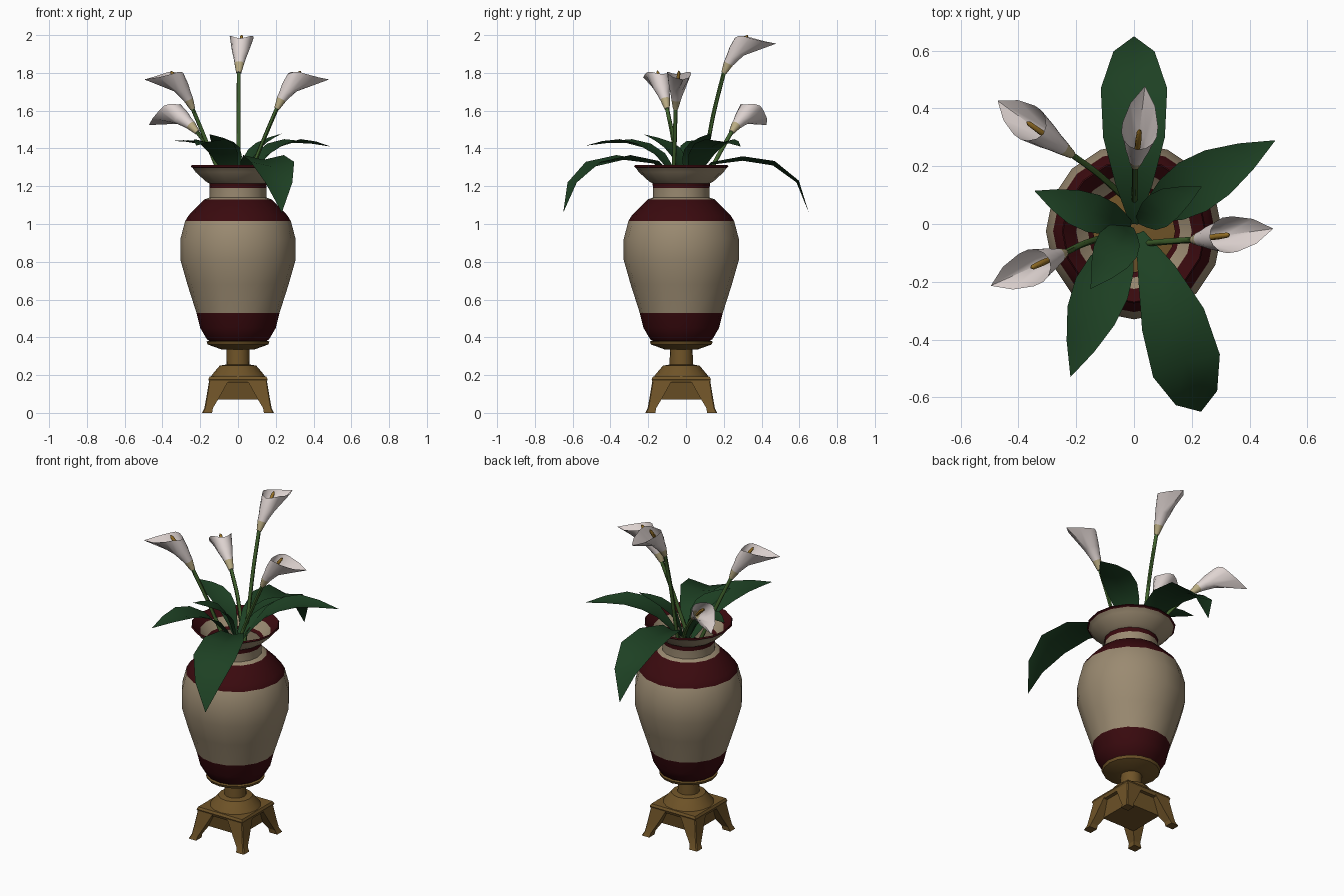
import bpy, bmesh, math
from mathutils import Vector, Matrix

if "Cube" in bpy.data.objects:
    bpy.data.objects.remove(bpy.data.objects["Cube"])

CY = -0.025  # vase axis sits slightly forward


def mat(name, r, g, b):
    m = bpy.data.materials.new(name)
    m.diffuse_color = (r, g, b, 1)
    m.use_nodes = True
    m.node_tree.nodes["Principled BSDF"].inputs["Base Color"].default_value = m.diffuse_color
    return m


CREAM = mat("cream", .325, .255, .165)
MAROON = mat("maroon", .042, .003, .0045)
GOLD = mat("antique_gold", .16, .088, .021)
LEAF = mat("leaf_green", .0125, .052, .017)
STEM = mat("stem_green", .05, .12, .025)
WHITE = mat("petal_white", .74, .66, .64)
TAN = mat("petal_base", .50, .42, .23)
YELLOW = mat("spadix_yellow", .32, .17, .02)


def loft(name, rings, mats, index=None, cyclic=True, caps=(False, False), angle=40):
    """Bridge point rings; index gives the material slot of each span."""
    bm = bmesh.new()
    vs = [[bm.verts.new(p) for p in ring] for ring in rings]
    n = len(rings[0])
    for k in range(len(vs) - 1):
        for i in range(n if cyclic else n - 1):
            j = (i + 1) % n
            f = bm.faces.new((vs[k][i], vs[k][j], vs[k + 1][j], vs[k + 1][i]))
            f.material_index = index[k] if index else 0
    if caps[0]:
        bm.faces.new(vs[0][::-1])
    if caps[1]:
        bm.faces.new(vs[-1])
    bmesh.ops.remove_doubles(bm, verts=bm.verts, dist=1e-5)
    me = bpy.data.meshes.new(name)
    bm.to_mesh(me)
    bm.free()
    for m in mats:
        me.materials.append(m)
    ob = bpy.data.objects.new(name, me)
    bpy.context.collection.objects.link(ob)
    bpy.ops.object.select_all(action='DESELECT')
    ob.select_set(True)
    bpy.context.view_layer.objects.active = ob
    bpy.ops.object.shade_smooth_by_angle(angle=math.radians(angle))
    return ob


def circle(r, z, n, phase=0):
    return [(r * math.cos(2 * math.pi * i / n + phase),
             CY + r * math.sin(2 * math.pi * i / n + phase), z) for i in range(n)]


def spline(pts, per=3):
    """Catmull-Rom samples through the points."""
    p = [Vector(q) for q in pts]
    p = [2 * p[0] - p[1]] + p + [2 * p[-1] - p[-2]]
    out = []
    for k in range(1, len(p) - 2):
        a, b, c, d = p[k - 1:k + 3]
        for s in range(per):
            t = s / per
            out.append(.5 * (2 * b + (c - a) * t + (2 * a - 5 * b + 4 * c - d) * t * t
                             + (3 * b - a - 3 * c + d) * t ** 3))
    return out + [p[-2]]


def tube(name, path, radii, m, n=6):
    rings = []
    for k, c in enumerate(path):
        t = (path[min(k + 1, len(path) - 1)] - path[max(k - 1, 0)]).normalized()
        e1 = t.cross(Vector((.3, .9, .1))).normalized()
        e2 = t.cross(e1)
        rings.append([c + radii[k] * (math.cos(2 * math.pi * i / n) * e1
                                      + math.sin(2 * math.pi * i / n) * e2) for i in range(n)])
    return loft(name, rings, [m], caps=(True, True), angle=60)


# Vase body: radius, height, colour of the span above (0 cream, 1 maroon)
body = [(.15, .38, 1), (.165, .39, 1), (.20, .45, 1), (.22, .53, 0), (.268, .68, 0),
        (.305, .81, 0), (.305, .92, 0), (.28, 1.015, 1), (.262, 1.045, 1), (.178, 1.13, 0),
        (.15, 1.14, 0), (.15, 1.19, 1), (.152, 1.215, 0), (.17, 1.225, 0), (.225, 1.275, 0),
        (.24, 1.297, 1), (.25, 1.303, 1), (.245, 1.312, 1), (.20, 1.268, 0),
        (.16, 1.222, 1), (.142, 1.21, 0), (.142, 1.14, 0)]
loft("vase_body", [circle(r, z, 16) for r, z, _ in body], [CREAM, MAROON],
     [c for _, _, c in body])

# Pedestal with dish, neck and dome
ped = [(.148, .185), (.135, .205), (.097, .25), (.062, .256), (.06, .335), (.085, .335),
       (.16, .362), (.167, .378), (.15, .382)]
loft("pedestal", [circle(r, z, 16) for r, z in ped], [GOLD], caps=(True, True), angle=30)

# Square base plate and hollow-looking belly under it
sq = [(.112, .07), (.128, .16), (.15, .16), (.157, .178), (.15, .192)]
loft("base_plate", [circle(h * math.sqrt(2), z, 4, math.pi / 4) for h, z in sq], [GOLD],
     caps=(True, True), angle=20)

# Four splayed corner legs
for sx in (-1, 1):
    for sy in (-1, 1):
        rings = []
        for a, b, z in ((.137, .19, 0), (.133, .178, .025), (.10, .168, .08), (.05, .153, .17)):
            rings.append([(sx * x, CY + sy * y, z) for x, y in
                          ((a, a), (b, a), (b, b * .97), (b * .97, b), (a, b))])
        leg = loft("leg", rings, [GOLD], caps=(True, True), angle=20)
        leg.name = ("back" if sy > 0 else "front") + ("_right" if sx > 0 else "_left") + "_leg"
        if sx * sy < 0:
            leg.data.flip_normals()

# Leaves: half width and midrib path
leaves = {
    "back_drooping_leaf": (.115, [(0, 0, 1.2), (0, .14, 1.315), (0, .30, 1.335), (0, .46, 1.31),
                                  (0, .585, 1.22), (0, .65, 1.06)]),
    "front_drooping_leaf": (.122, [(.02, -.03, 1.2), (.08, -.17, 1.32), (.135, -.33, 1.34),
                                   (.178, -.48, 1.305), (.212, -.59, 1.21), (.232, -.65, 1.06)]),
    "right_leaf": (.10, [(.02, .02, 1.2), (.14, .09, 1.36), (.29, .18, 1.43), (.49, .29, 1.41)]),
    "front_left_leaf": (.10, [(-.02, -.03, 1.2), (-.08, -.15, 1.36), (-.15, -.32, 1.43),
                              (-.22, -.53, 1.415)]),
    "left_leaf": (.07, [(-.01, 0, 1.2), (-.09, .02, 1.36), (-.21, .06, 1.425), (-.345, .115, 1.44)]),
    "inner_right_leaf": (.065, [(.01, .01, 1.2), (.06, .03, 1.34), (.13, .075, 1.42),
                                (.235, .13, 1.48)]),
    "inner_front_leaf": (.08, [(-.01, -.01, 1.2), (-.04, -.05, 1.35), (-.085, -.12, 1.42),
                               (-.15, -.225, 1.475)]),
}
WIDTH = [.12, .55, .93, 1, .62, 0, 0]  # width along the leaf
for name, (half, pts) in leaves.items():
    path = spline(pts, 1 if len(pts) > 4 else 2)
    flat = (path[-1] - path[0])
    side = Vector((-flat.y, flat.x, 0)).normalized()
    rings = []
    for k, c in enumerate(path):
        t = 5 * k / (len(path) - 1)
        tan = (path[min(k + 1, len(path) - 1)] - path[max(k - 1, 0)]).normalized()
        up = tan.cross(side)
        up = up if up.z > 0 else -up
        w = half * (WIDTH[int(t)] + (WIDTH[int(t) + 1] - WIDTH[int(t)]) * (t % 1))
        rings.append([c + side * w + up * w * .22, c, c - side * w + up * w * .22])
    loft(name, rings, [LEAF], cyclic=False, angle=50)

# Half of the calla rim: forward, side, up (tip first)
RIM = [(.28, 0, .155), (.215, .043, .167), (.145, .062, .185), (.11, .062, .196),
       (.085, .05, .195), (.066, .028, .188), (.058, 0, .183)]


def calla(name, stem, heading, tilt):
    base = Vector(stem[-1])
    M = (Matrix.Translation(base) @ Matrix.Rotation(heading, 4, 'Z')
         @ Matrix.Rotation(tilt, 4, 'Y'))
    rings = []
    # trumpet rings: centre forward, centre up, radius
    for u, w, r in ((0, 0, .014), (.025, .05, .026), (.045, .078, .033), (.068, .112, .044)):
        ring = []
        for i in range(12):
            a = 2 * math.pi * i / 12
            ring.append(M @ Vector((u + .89 * r * math.cos(a), r * math.sin(a),
                                    w - .45 * r * math.cos(a))))
        rings.append(ring)
    rim = [Vector(p) for p in RIM] + [Vector((u, -v, w)) for u, v, w in RIM[5:0:-1]]
    rings.append([M @ p for p in rim])
    loft(name + "_bloom", rings, [WHITE, TAN], [1, 0, 0, 0], caps=(True, False), angle=50)
    spad = [M @ Vector(p) for p in ((.045, 0, .07), (.085, 0, .14), (.12, 0, .19), (.127, 0, .2))]
    tube(name + "_spadix", spad, [.009, .011, .009, .003], YELLOW)
    path = spline(stem, 4)
    tube(name + "_stem", path, [.011] * len(path), STEM)


calla("tall_calla", [(0, .05, 1.1), (.002, .1, 1.34), (.003, .145, 1.58), (.004, .2, 1.8)],
      math.radians(83), 0)
calla("right_calla", [(.02, -.07, 1.15), (.125, -.06, 1.42), (.205, -.055, 1.61)],
      math.radians(8), 0)
calla("back_left_calla", [(0, .06, 1.15), (-.12, .17, 1.36), (-.215, .24, 1.485)],
      math.radians(144), math.radians(22))
calla("front_left_calla", [(-.05, -.03, 1.15), (-.165, -.065, 1.43), (-.24, -.1, 1.61)],
      math.radians(204), 0)
